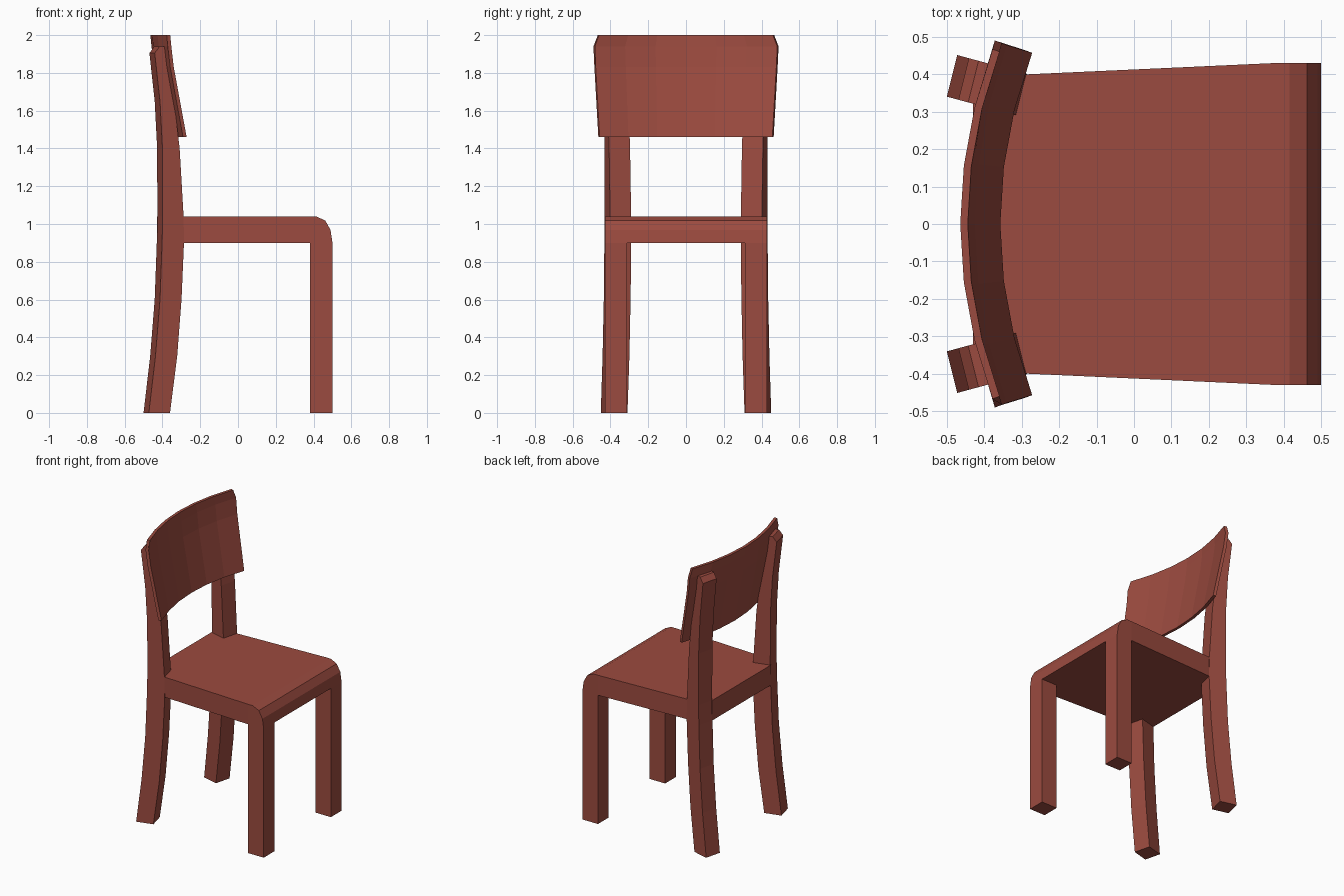
import bpy, bmesh, math

if "Cube" in bpy.data.objects:
    bpy.data.objects.remove(bpy.data.objects["Cube"])

wood = bpy.data.materials.new("red brown wood")
wood.diffuse_color = (0.33, 0.07, 0.05, 1)
wood.use_nodes = True
wood.node_tree.nodes["Principled BSDF"].inputs["Base Color"].default_value = wood.diffuse_color


def loft(name, rings):
    """Join rings of equal point count into a closed solid."""
    bm = bmesh.new()
    vs = [[bm.verts.new(p) for p in r] for r in rings]
    n = len(rings[0])
    for a, b in zip(vs, vs[1:]):
        for i in range(n):
            j = (i + 1) % n
            bm.faces.new((a[i], a[j], b[j], b[i]))
    bm.faces.new(vs[0])
    bm.faces.new(vs[-1])
    bmesh.ops.remove_doubles(bm, verts=bm.verts, dist=1e-5)
    bmesh.ops.recalc_face_normals(bm, faces=bm.faces)
    me = bpy.data.meshes.new(name)
    bm.to_mesh(me)
    bm.free()
    me.materials.append(wood)
    ob = bpy.data.objects.new(name, me)
    bpy.context.collection.objects.link(ob)
    return ob


# Seat: stations along x (x, half width, top height), rounded at the front
seat = [(-0.43, 0.325, 1.04), (-0.30, 0.399, 1.04), (0.38, 0.43, 1.04), (0.415, 0.43, 1.04),
        (0.462, 0.43, 1.018), (0.49, 0.43, 0.968), (0.50, 0.43, 0.90)]
loft("seat", [[(x, -w, 0.9), (x, w, 0.9), (x, w, t), (x, -w, t)] for x, w, t in seat])

# Curved rear posts: (z, rear x, front x) along the outer face
post = [(0, -0.472, -0.36), (0.3, -0.437, -0.322), (0.6, -0.413, -0.299), (0.9, -0.402, -0.286),
        (1.04, -0.399, -0.288), (1.4, -0.40, -0.309), (1.65, -0.413, -0.338),
        (1.905, -0.441, -0.378), (1.94, -0.415, -0.386)]
side_dx, side_dy = 0.028, 0.111


def outer(x):
    return 0.402 - 0.27 * (x + 0.29)


for s, label in ((-1, "near"), (1, "far")):
    # Straight front legs, flush with the seat
    loft("front_leg_" + label,
         [[(0.38, s * 0.312, z), (0.5, s * 0.312, z), (0.5, s * 0.43, z), (0.38, s * 0.43, z)]
          for z in (0, 0.9)])
    loft("rear_post_" + label,
         [[(r, s * outer(r), z), (f, s * outer(f), z),
           (f - side_dx, s * (outer(f) - side_dy), z),
           (r - side_dx, s * (outer(r) - side_dy), z)] for z, r, f in post])

# Backrest: curved tilted panel, rows of (z, front x at centre, half width)
rows = [(1.46, -0.357, 0.457), (1.83, -0.425, 0.478), (1.94, -0.438, 0.483), (2.0, -0.444, 0.46)]
rings = []
for k in range(-3, 4):
    t = k / 3
    a = 0.36 * t
    front = [(x + 0.085 * t * t, t * w, z) for z, x, w in rows]
    rear = [(x - 0.02 * math.cos(a), y + 0.02 * math.sin(a), z) for x, y, z in reversed(front)]
    rings.append(front + rear)
loft("backrest", rings)
